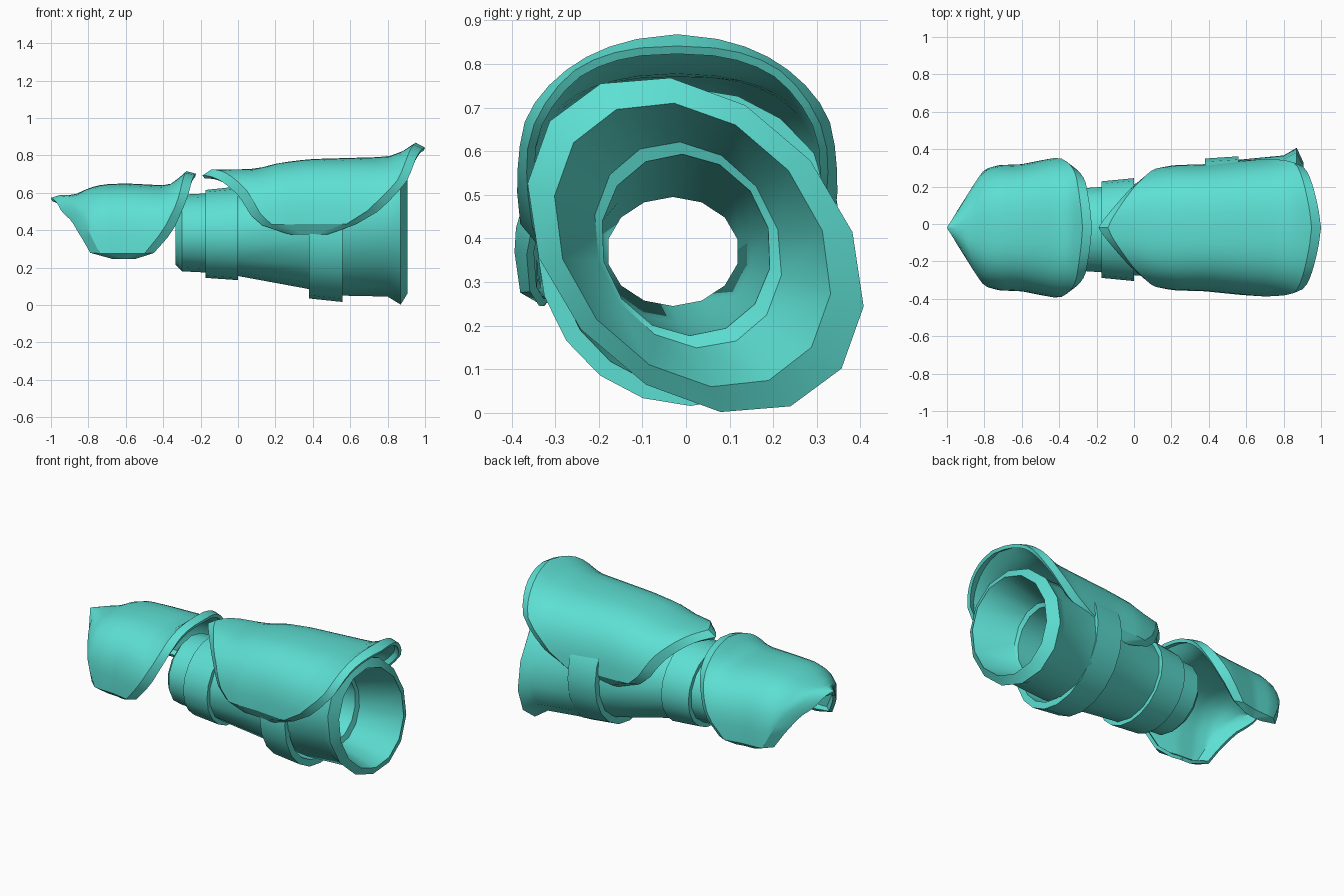
import bpy, bmesh
from math import sin, cos, pi, radians

cube = bpy.data.objects.get("Cube")
if cube:
    bpy.data.objects.remove(cube, do_unlink=True)

teal = bpy.data.materials.new("teal")
teal.use_nodes = True
teal.diffuse_color = (0.11, 0.74, 0.65, 1)
teal.node_tree.nodes["Principled BSDF"].inputs["Base Color"].default_value = teal.diffuse_color


def finish(name, bm, thickness=0.0):
    mesh = bpy.data.meshes.new(name)
    bm.to_mesh(mesh)
    bm.free()
    mesh.materials.append(teal)
    obj = bpy.data.objects.new(name, mesh)
    bpy.context.collection.objects.link(obj)
    bpy.ops.object.select_all(action="DESELECT")
    obj.select_set(True)
    bpy.context.view_layer.objects.active = obj
    if thickness:
        mod = obj.modifiers.new("thickness", "SOLIDIFY")
        mod.thickness = thickness
        mod.offset = -1
        bpy.ops.object.modifier_apply(modifier=mod.name)
    bpy.ops.object.shade_smooth_by_angle(angle=radians(32))
    return obj


def lerp_table(table, x):
    """Interpolate rows of (x, value, ...) at x."""
    if x <= table[0][0]:
        return table[0][1:]
    for a, b in zip(table, table[1:]):
        if x <= b[0]:
            f = (x - a[0]) / (b[0] - a[0])
            return tuple(p + (q - p) * f for p, q in zip(a[1:], b[1:]))
    return table[-1][1:]


def ring_tube(name, rings, sides):
    """Hollow tube from a closed loop of rings (x, yc, zc, ry, rz, skew)."""
    bm = bmesh.new()
    loops = []
    for x, yc, zc, ry, rz, skew in rings:
        loop = []
        for k in range(sides):
            a = 2 * pi * k / sides
            y, z = ry * sin(a), rz * cos(a)
            loop.append(bm.verts.new((x, yc + y - skew * z, zc + z - skew * y)))
        loops.append(loop)
    for a, b in zip(loops, loops[1:] + loops[:1]):
        for k in range(sides):
            n = (k + 1) % sides
            bm.faces.new((a[k], a[n], b[n], b[k]))
    bmesh.ops.recalc_face_normals(bm, faces=bm.faces)
    return finish(name, bm)


def power(v, p):
    return abs(v) ** p * (1 if v >= 0 else -1)


def plate(name, sections, edges, zc, max_angle, rows=16, cols=22, rim=0.05):
    """Curved guard: sections (x, top z, half width), edges (s, start x, end x)."""
    bm = bmesh.new()
    inner = [0.96 * (2 * k / cols - 1) for k in range(cols + 1)]
    ts = [-1] + inner + [1]
    grid = []
    for i in range(rows + 3):
        row = []
        for t in ts:
            x0, x1 = lerp_table(edges, abs(t))
            if i == 0:
                x = x0
            elif i == rows + 2:
                x = x1
            else:
                x = x0 + rim + (x1 - x0 - 2 * rim) * (i - 1) / rows
            top, half = lerp_table(sections, x)
            # The outermost loop drops inward to form the bevelled rim
            border = i in (0, rows + 2) or abs(t) == 1
            drop = 0.032 if border else 0
            a = t * radians(max_angle)
            y = -0.02 + (half - drop) * power(sin(a), 0.75)
            z = zc + (top - zc - drop) * power(cos(a), 0.75)
            row.append(bm.verts.new((x, y, z)))
        grid.append(row)
    for a, b in zip(grid, grid[1:]):
        for j in range(len(ts) - 1):
            bm.faces.new((a[j], b[j], b[j + 1], a[j + 1]))
    return finish(name, bm, 0.02)


# Forearm sleeve: outer wall, flared elbow rim, inner funnel, step, bore back to the wrist
ring_tube("forearm_sleeve", [
    (-0.335, -0.03, 0.38, 0.18, 0.165, 0),
    (-0.30, -0.03, 0.385, 0.225, 0.205, 0),
    (-0.16, -0.03, 0.385, 0.235, 0.212, 0),
    (0.0, -0.03, 0.385, 0.25, 0.23, 0),
    (0.38, 0.0, 0.39, 0.31, 0.305, 0.05),
    (0.56, 0.01, 0.395, 0.335, 0.345, 0.09),
    (0.80, 0.02, 0.395, 0.345, 0.35, 0.13),
    (0.87, 0.022, 0.385, 0.382, 0.383, 0.15),
    (0.905, 0.015, 0.385, 0.315, 0.325, 0.13),
    (0.68, 0.005, 0.385, 0.215, 0.236, 0.08),
    (0.67, 0.0, 0.385, 0.195, 0.208, 0.04),
    (0.0, -0.02, 0.375, 0.175, 0.17, 0),
    (-0.28, -0.03, 0.37, 0.152, 0.125, 0)], 14)


def strap(name, x0, x1, start, end, depth):
    """Band around the sleeve; start and end are (yc, zc, ry, rz)."""
    def shrink(r):
        return (r[0], r[1], r[2] - depth, r[3] - depth)
    ring_tube(name, [(x, *r, 0) for x, r in
                     ((x0, start), (x1, end), (x1, shrink(end)), (x0, shrink(start)))], 20)


strap("wrist_strap", -0.175, 0.0, (-0.03, 0.38, 0.258, 0.235), (-0.03, 0.383, 0.275, 0.25), 0.04)
strap("forearm_strap", 0.38, 0.56, (0.01, 0.38, 0.34, 0.345), (0.01, 0.38, 0.352, 0.364), 0.04)

# Guard over the top of the forearm
plate("forearm_guard",
      [(-0.19, 0.725, 0.2), (-0.1, 0.725, 0.245), (0.0, 0.725, 0.29), (0.1, 0.728, 0.318),
       (0.22, 0.76, 0.335), (0.38, 0.78, 0.34), (0.73, 0.79, 0.375), (0.80, 0.792, 0.39),
       (0.88, 0.822, 0.41), (0.95, 0.868, 0.41), (1.0, 0.873, 0.41)],
      [(0, -0.19, 1.0), (0.3, -0.10, 0.96), (0.5, -0.04, 0.93), (0.62, 0.0, 0.9),
       (0.76, 0.035, 0.82), (0.88, 0.07, 0.74), (0.96, 0.13, 0.63), (1, 0.27, 0.48)],
      0.40, 91.5)

# Guard over the back of the hand
plate("hand_guard",
      [(-1.0, 0.605, 0.1), (-0.94, 0.585, 0.16), (-0.90, 0.587, 0.215), (-0.86, 0.595, 0.265),
       (-0.80, 0.625, 0.315), (-0.72, 0.645, 0.335), (-0.6, 0.65, 0.34), (-0.4, 0.64, 0.38),
       (-0.35, 0.65, 0.378), (-0.27, 0.72, 0.36), (-0.22, 0.735, 0.36)],
      [(0, -1.0, -0.225), (0.48, -0.94, -0.262), (0.6, -0.90, -0.285), (0.78, -0.86, -0.335),
       (0.92, -0.82, -0.395), (0.96, -0.79, -0.45), (1, -0.67, -0.55)],
      0.30, 95.5)
